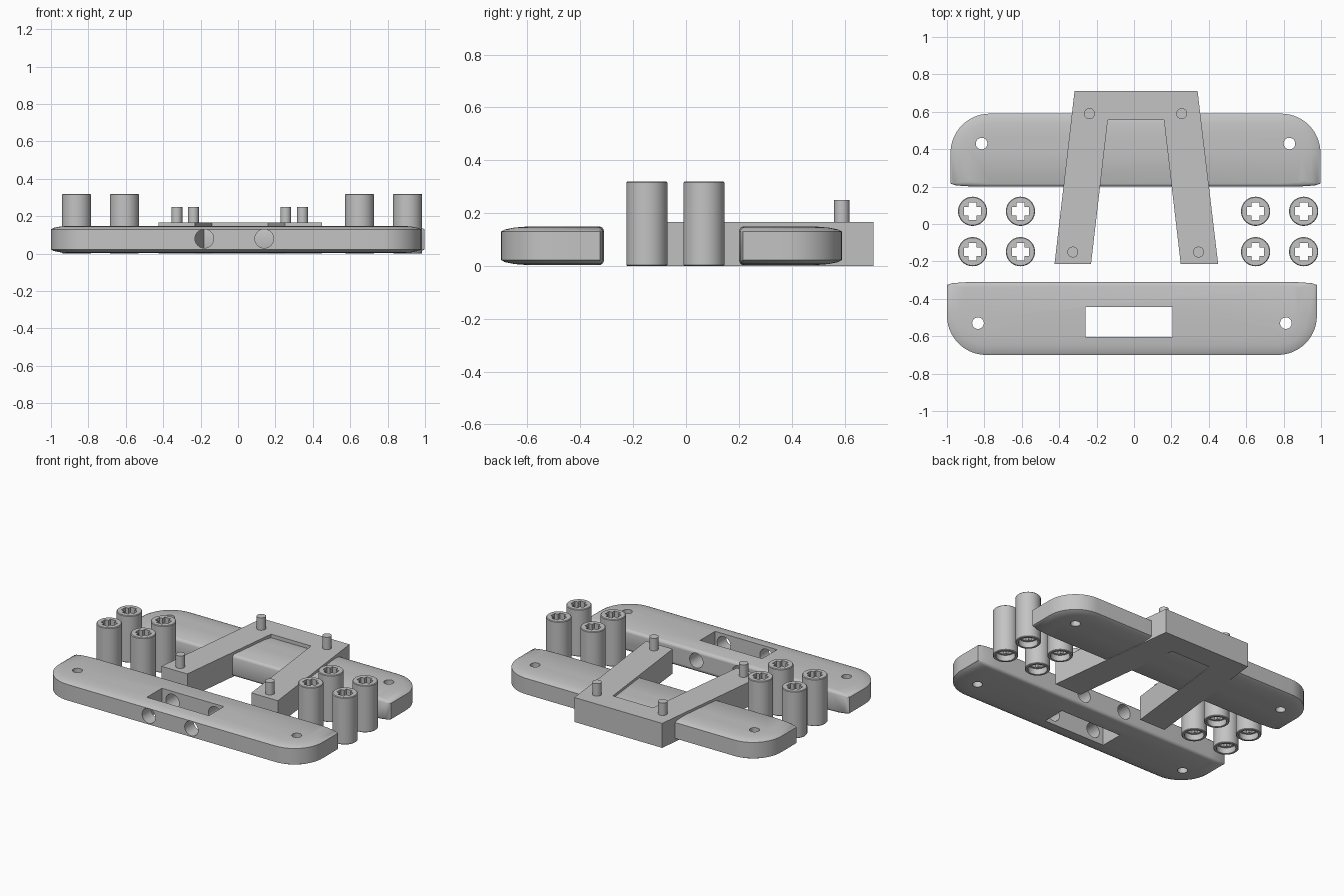
import bpy, bmesh
from math import sin, cos, pi, radians
from mathutils import Vector

cube = bpy.data.objects.get("Cube")
if cube:
    bpy.data.objects.remove(cube, do_unlink=True)

grey = bpy.data.materials.new("plain_grey")
grey.use_nodes = True
COLOUR = (0.55, 0.55, 0.55, 1)
grey.diffuse_color = COLOUR
grey.node_tree.nodes["Principled BSDF"].inputs["Base Color"].default_value = COLOUR


def loft(name, rings):
    """Closed solid through rings of (x, y, z) points."""
    bm = bmesh.new()
    loops = [[bm.verts.new(p) for p in ring] for ring in rings]
    n = len(loops[0])
    for a, b in zip(loops, loops[1:]):
        for i in range(n):
            j = (i + 1) % n
            bm.faces.new((a[i], a[j], b[j], b[i]))
    bm.faces.new(loops[0][::-1])
    bm.faces.new(loops[-1])
    bmesh.ops.recalc_face_normals(bm, faces=bm.faces)
    mesh = bpy.data.meshes.new(name)
    bm.to_mesh(mesh)
    bm.free()
    mesh.materials.append(grey)
    obj = bpy.data.objects.new(name, mesh)
    bpy.context.collection.objects.link(obj)
    return obj


def prism(name, outline, z0, z1):
    return loft(name, [[(x, y, z) for x, y in outline] for z in (z0, z1)])


def circle(x, y, r, n=40):
    return [(x + r * cos(2 * pi * i / n), y + r * sin(2 * pi * i / n)) for i in range(n)]


def box(name, x0, x1, y0, y1, z0, z1):
    return prism(name, [(x0, y0), (x1, y0), (x1, y1), (x0, y1)], z0, z1)


def cut(obj, cutters):
    """Subtract the cutters, bake the result and remove them."""
    for c in cutters:
        c.hide_render = True
        mod = obj.modifiers.new("cut", 'BOOLEAN')
        mod.operation, mod.solver, mod.object = 'DIFFERENCE', 'EXACT', c
    deps = bpy.context.evaluated_depsgraph_get()
    baked = bpy.data.meshes.new_from_object(obj.evaluated_get(deps))
    obj.modifiers.clear()
    obj.data = baked
    for c in cutters:
        bpy.data.objects.remove(c, do_unlink=True)


def smooth(obj):
    bpy.ops.object.select_all(action='DESELECT')
    obj.select_set(True)
    bpy.context.view_layer.objects.active = obj
    bpy.ops.object.shade_smooth_by_angle(angle=radians(30))


# Long bars: rounded outer corners, softly crowned top and bottom
HALF, DEPTH, RADIUS = 0.989, 0.39, 0.21


def bar_ring(cx, y_inner, side, inset, z):
    h, lip = HALF - inset, inset * 0.15
    half = [(h - 0.12, lip), (h - 0.03, 0.006 + lip), (h, 0.016 + lip)]
    for i in range(15):
        a = i / 14 * pi / 2
        r = RADIUS - inset
        half.append((HALF - RADIUS + r * cos(a), DEPTH - RADIUS + r * sin(a)))
    outline = half + [(-x, y) for x, y in reversed(half)]
    return [(cx + x, y_inner + side * y, z) for x, y in outline]


def make_bar(name, cx, y_inner, side, hole_y):
    layers = [(0.10, 0.003), (0.05, 0.007), (0.015, 0.014), (0, 0.022)]
    layers += [(d, 0.152 - z) for d, z in reversed(layers)]
    bar = loft(name, [bar_ring(cx, y_inner, side, d, z) for d, z in layers])
    holes = [prism("screw_cutter", circle(cx + s * 0.823, hole_y, 0.031), -0.1, 0.3)
             for s in (-1, 1)]
    return bar, holes


back_bar, holes = make_bar("back_bar", 0.008, 0.2, 1, 0.43)
cut(back_bar, holes)
smooth(back_bar)

front_bar, holes = make_bar("front_bar", -0.011, -0.31, -1, -0.53)
holes.append(box("slot_cutter", -0.26, 0.205, -0.605, -0.445, -0.1, 0.3))
for x in (-0.18, 0.14):
    # Cross bore running front to back through the slot
    rings = [[(px, y, pz) for px, pz in circle(x, 0.08, 0.05)] for y in (-0.9, -0.2)]
    holes.append(loft("bore_cutter", rings))
cut(front_bar, holes)
smooth(front_bar)

# Two-legged frame with four pegs
prism("leg_frame", [(-0.318, 0.71), (-0.425, -0.215), (-0.23, -0.215), (-0.14, 0.555),
                    (0.16, 0.555), (0.25, -0.215), (0.45, -0.215), (0.34, 0.71)], 0, 0.166)
for name, x, y in (("back_right_peg", -0.238, 0.59), ("back_left_peg", 0.255, 0.59),
                   ("front_right_peg", -0.327, -0.15), ("front_left_peg", 0.345, -0.15)):
    smooth(prism(name, circle(x, y, 0.029), 0.15, 0.25))

# Tubular sleeves with a cross-shaped socket
LONG, WIDE = 0.046, 0.022
quarter = [(LONG, -WIDE), (LONG, WIDE), (WIDE, WIDE)]
for x in (-0.863, -0.607, 0.65, 0.907):
    for y in (-0.148, 0.068):
        profile = [(0.074, 0), (0.078, 0.004), (0.078, 0.315), (0.074, 0.319)]
        sleeve = loft("sleeve", [[(px, py, z) for px, py in circle(x, y, r)]
                                 for r, z in profile])
        cross = []
        for q in range(4):
            c, s = round(cos(q * pi / 2)), round(sin(q * pi / 2))
            cross += [(x + c * u - s * v, y + s * u + c * v) for u, v in quarter]
        cut(sleeve, [prism("cross_cutter", cross, -0.1, 0.5),
                     prism("recess_cutter", circle(x, y, 0.06), -0.1, 0.04)])
        smooth(sleeve)
